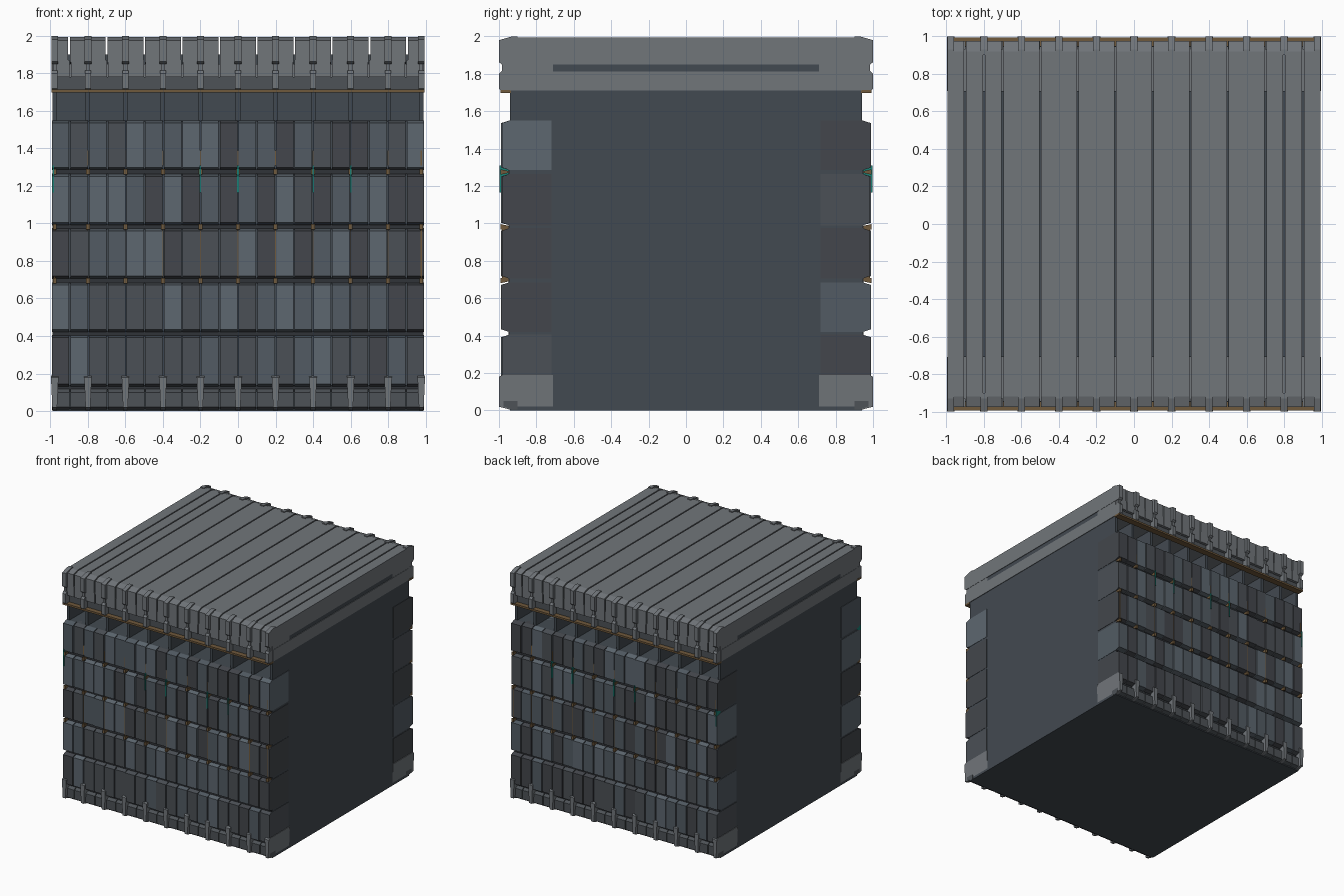
import bpy, bmesh, random

if "Cube" in bpy.data.objects:
    bpy.data.objects.remove(bpy.data.objects["Cube"])
random.seed(4)


def material(name, c):
    m = bpy.data.materials.new(name)
    m.diffuse_color = (*c, 1)
    m.use_nodes = True
    m.node_tree.nodes["Principled BSDF"].inputs["Base Color"].default_value = m.diffuse_color
    return m


DARK = material("dark_core", (0.055, 0.068, 0.082))
SEAM = material("seam", (0.03, 0.034, 0.04))
GREY = material("deck_grey", (0.165, 0.18, 0.195))
MID = material("mid_grey", (0.075, 0.085, 0.095))
BROWN = material("brown_trim", (0.16, 0.10, 0.045))
TEAL = material("teal_light", (0.01, 0.22, 0.18))
SHADES = [material("panel_shade_%d" % i, c) for i, c in enumerate(
    [(0.11, 0.135, 0.16), (0.085, 0.105, 0.125), (0.07, 0.08, 0.092), (0.057, 0.062, 0.072)])]


class Part:
    """Collects prisms into one mesh object."""
    def __init__(self, name, mat):
        self.name, self.mat, self.bm = name, mat, bmesh.new()

    def prism(self, profile, x, hw, sides=(1,), taper=None):
        # (y, z) profile extruded along x; taper(z) may override the half width
        for s in sides:
            w = [taper(z) if taper else hw for _, z in profile]
            a = [self.bm.verts.new((x - k, s * y, z)) for (y, z), k in zip(profile, w)]
            b = [self.bm.verts.new((x + k, s * y, z)) for (y, z), k in zip(profile, w)]
            self.bm.faces.new(a)
            self.bm.faces.new(b[::-1])
            for i in range(len(a)):
                j = (i + 1) % len(a)
                self.bm.faces.new((a[i], b[i], b[j], a[j]))

    def box(self, x, hw, y0, y1, z0, z1, sides=(1,)):
        self.prism([(y0, z0), (y1, z0), (y1, z1), (y0, z1)], x, hw, sides)

    def done(self):
        bmesh.ops.recalc_face_normals(self.bm, faces=self.bm.faces)
        me = bpy.data.meshes.new(self.name)
        self.bm.to_mesh(me)
        self.bm.free()
        me.materials.append(self.mat)
        bpy.context.collection.objects.link(bpy.data.objects.new(self.name, me))


BOTH = (1, -1)
RIBS = [max(-0.977, min(0.977, -1 + 0.2 * i)) for i in range(11)]
ROWS = [(0.13, 0.405), (0.42, 0.685), (0.705, 0.975), (0.99, 1.265), (1.285, 1.55)]

# solid core, stepping back under the deck
core = Part("core", DARK)
core.box(0, 0.99, -0.94, 0.94, 0, 1.55)
core.box(0, 0.99, -0.71, 0.71, 1.55, 1.9)
for x in RIBS:
    core.box(x, 0.012, 0.70, 0.94, 1.55, 1.71, BOTH)
core.done()

# dark lining strips in the horizontal seams
seam = Part("seam_strip", SEAM)
for z in (0.125, 0.412, 0.695, 0.982, 1.275):
    seam.box(0, 0.988, 0.93, 0.95, z - 0.012, z + 0.012, BOTH)
seam.done()

# wall panels, 5 rows of 20 on front and back, in four shades
walls = [Part("wall_panels_%d" % i, m) for i, m in enumerate(SHADES)]
for z0, z1 in ROWS:
    for c in range(20):
        for s in BOTH:
            y = 0.99 - random.choice((0, 0, 0.006))
            prof = [(0.72, z0), (0.945, z0), (y, z0 + 0.014), (y, z1 - 0.014), (0.945, z1), (0.72, z1)]
            random.choice(walls).prism(prof, (-0.95 + 0.1 * c) * 0.996, 0.0465, (s,))
for w in walls:
    w.done()

# base skirting and tapered foot ribs
skirt = Part("base_skirting", MID)
for c in range(20):
    skirt.prism([(0.9, 0.005), (0.93, 0.005), (0.975, 0.022), (0.975, 0.10), (0.945, 0.12), (0.9, 0.12)],
                (-0.95 + 0.1 * c) * 0.994, 0.047, BOTH)
skirt.done()
foot = Part("foot_ribs", GREY)
for x in RIBS:
    foot.prism([(0.71, 0.002), (0.93, 0.002), (1.0, 0.02), (1.0, 0.18), (0.98, 0.19), (0.71, 0.19)],
               x, 0, BOTH, taper=lambda z: 0.012 + 0.045 * z)
foot.done()

# lower deck slab, open slot on the ends, and front fascia
slab = Part("deck_lower_slab", GREY)
slab.box(0, 0.995, -0.94, 0.94, 1.71, 1.812)
slab.box(0, 0.993, 0.71, 0.945, 1.81, 1.85, BOTH)
slab.done()
lip = Part("deck_lip", MID)
lip.box(0, 0.992, 0.93, 0.95, 1.712, 1.78, BOTH)
lip.done()

# deck planks with grooves between
EDGES = [-0.995, -0.9, -0.8, -0.7, -0.5, -0.3, -0.1, 0.1, 0.3, 0.5, 0.7, 0.8, 0.9, 0.995]
plank = Part("deck_planks", GREY)
for a, b in zip(EDGES, EDGES[1:]):
    g0 = 0 if a < -0.99 else 0.005
    g1 = 0 if b > 0.99 else 0.005
    x, hw = (a + g0 + b - g1) / 2, (b - a - g0 - g1) / 2
    plank.prism([(-0.95, 1.85), (0.95, 1.85), (0.975, 1.86), (0.975, 1.975), (0.92, 1.993),
                 (-0.92, 1.993), (-0.975, 1.975), (-0.975, 1.86), (-0.95, 1.85)][:8], x, hw)
plank.done()
fascia = Part("deck_fascia", GREY)
for c in range(20):
    fascia.box((-0.95 + 0.1 * c) * 0.994, 0.046, 0.93, 0.975, 1.78, 1.87, BOTH)
fascia.done()

# two-stage deck ribs with a narrow neck
rib = Part("deck_ribs", GREY)
for x in RIBS:
    rib.prism([(0.9, 1.85), (0.985, 1.85), (1.0, 1.862), (1.0, 1.98), (0.93, 2.0), (0.9, 2.0)], x, 0.018, BOTH)
    rib.box(x, 0.010, 0.9, 0.985, 1.81, 1.855, BOTH)
    rib.prism([(0.71, 1.71), (0.99, 1.71), (1.0, 1.72), (1.0, 1.80), (0.985, 1.815), (0.71, 1.815)],
              x, 0.016, BOTH)
rib.done()

# brown rail under the deck, seam clips and thin vertical inlays
rail = Part("brown_rail", BROWN)
rail.box(0, 0.995, 0.935, 0.993, 1.698, 1.714, BOTH)
rail.done()
clip = Part("seam_clips", BROWN)
for x in RIBS:
    for z in (0.695, 0.982, 1.275):
        clip.prism([(0.94, z - 0.003), (0.993, z - 0.015), (0.993, z + 0.015), (0.94, z + 0.003)], x, 0.01, BOTH)
    clip.box(x, 0.003, 0.94, 0.985, 0.70, 0.98, BOTH)
    clip.box(x, 0.003, 0.94, 0.985, 1.31, 1.39, BOTH)
clip.done()

# teal light strips in the vertical seams
light = Part("teal_light_strips", TEAL)
for x in (-0.985, -0.2, 0, 0.4, 0.6):
    light.box(x, 0.004, 0.94, 0.997, 1.165, 1.31, BOTH)
light.done()
